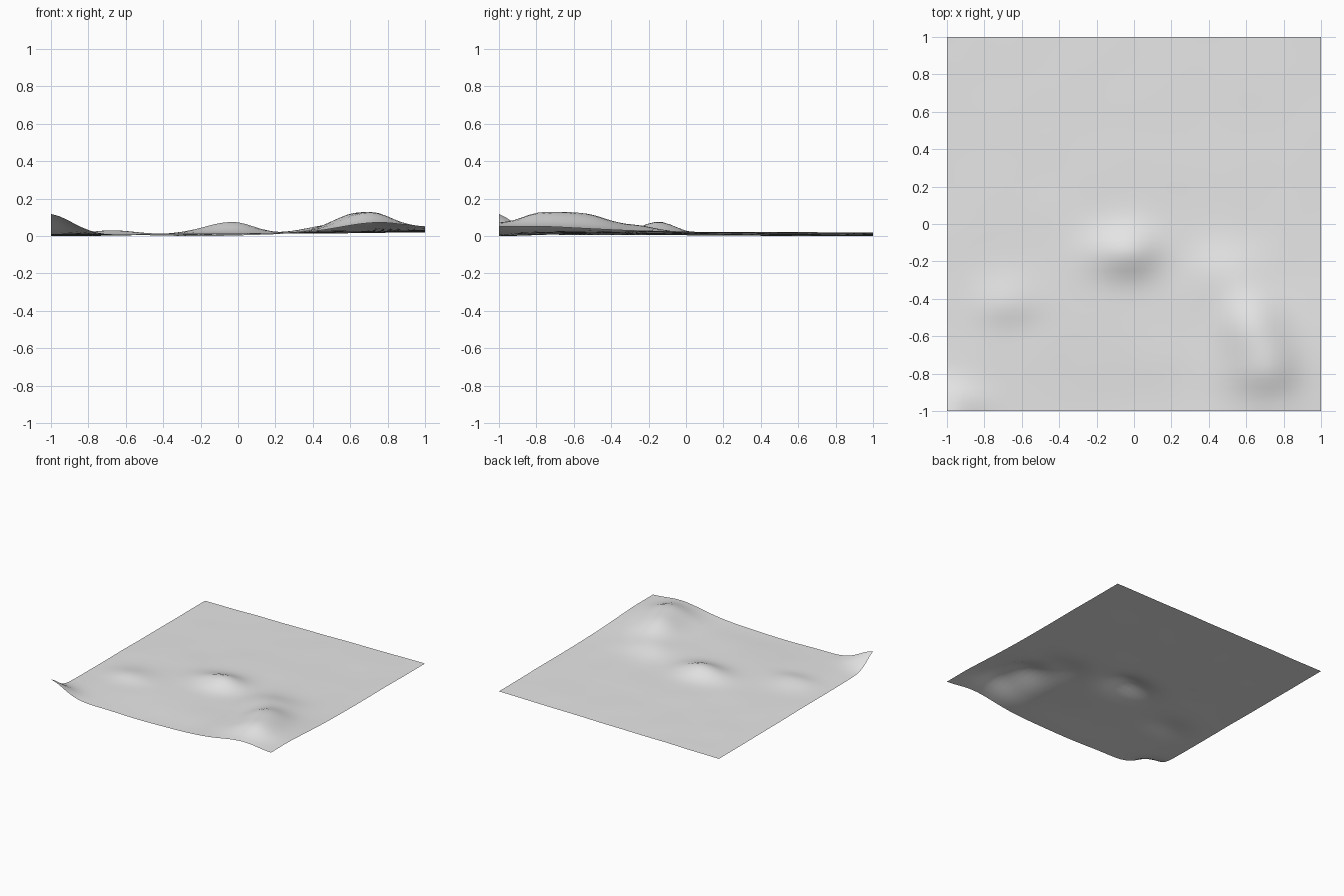
import bpy, bmesh, math
from mathutils import Vector, noise

cube = bpy.data.objects.get("Cube")
if cube:
    bpy.data.objects.remove(cube)

# Rises: x, y, height, spread left, right, front, back
RISES = [
    (-0.03, -0.15, 0.064, 0.14, 0.11, 0.09, 0.09),    # central hill
    (0.70, -0.77, 0.090, 0.15, 0.12, 0.12, 0.16),     # ridge summit
    (0.62, -0.52, 0.067, 0.12, 0.12, 0.12, 0.12),     # ridge shoulder
    (0.48, -0.27, 0.036, 0.12, 0.16, 0.13, 0.11),     # ridge tail
    (0.76, -1.05, 0.030, 0.20, 0.12, 0.12, 0.10),     # front edge rise
    (1.00, -0.85, 0.022, 0.20, 0.20, 0.25, 0.30),     # side edge rise
    (-0.67, -0.43, 0.022, 0.12, 0.12, 0.07, 0.10),    # small knoll
    (-1.02, -1.02, 0.115, 0.10, 0.13, 0.10, 0.09),    # raised corner
    (-0.10, -1.05, -0.016, 0.40, 0.30, 0.20, 0.22),   # front hollow
]


def height(x, y):
    z = 0.019 + 0.010 * x - 0.004 * y
    for cx, cy, h, left, right, front, back in RISES:
        u = (x - cx) / (left if x < cx else right)
        v = (y - cy) / (front if y < cy else back)
        z += h * math.exp(-0.5 * (u * u + v * v))
    ripple = noise.noise(Vector((x * 4, y * 4, 0.5)))
    return z + 0.0025 * ripple


# Open sheet of ground
bm = bmesh.new()
bmesh.ops.create_grid(bm, x_segments=48, y_segments=48, size=1)
for v in bm.verts:
    v.co.z = height(v.co.x, v.co.y)
low = min(v.co.z for v in bm.verts)
for v in bm.verts:
    v.co.z -= low
for f in bm.faces:
    f.smooth = True
mesh = bpy.data.meshes.new("terrain")
bm.to_mesh(mesh)
bm.free()
terrain = bpy.data.objects.new("terrain", mesh)
bpy.context.collection.objects.link(terrain)

# Plain grey ground
grey = bpy.data.materials.new("ground_grey")
grey.use_nodes = True
colour = (0.8, 0.8, 0.8, 1)
grey.diffuse_color = colour
grey.node_tree.nodes["Principled BSDF"].inputs["Base Color"].default_value = colour
mesh.materials.append(grey)
